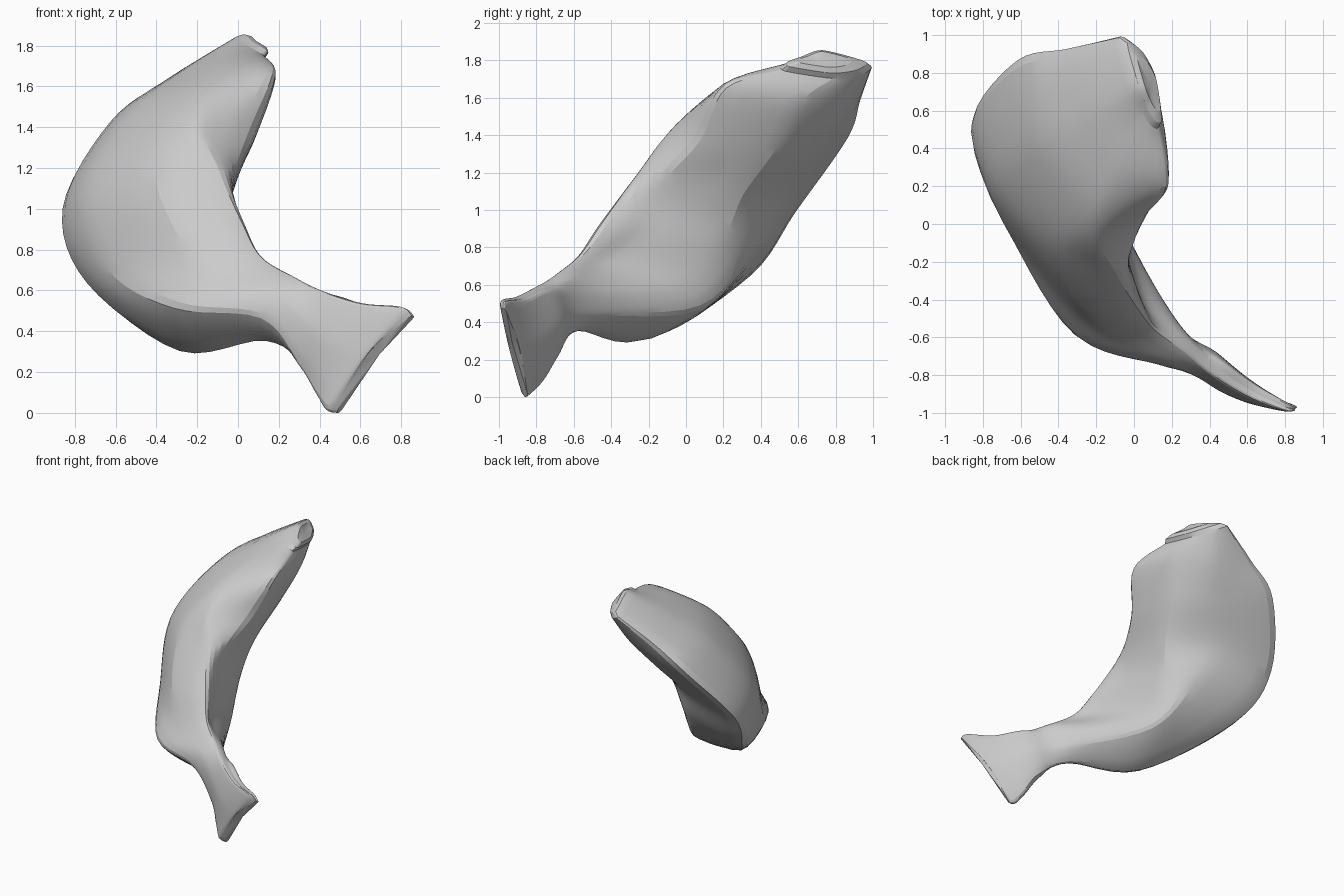
import bpy, bmesh, math
from mathutils import Vector as V

if "Cube" in bpy.data.objects:
    bpy.data.objects.remove(bpy.data.objects["Cube"])

# Body cross-sections, head to tail root. Each: outer-front, front, inner-front,
# inner-side, inner-back, back, outer-back
BODY = [
    [(.00, .72, 1.83), (.05, .59, 1.79), (.10, .51, 1.76), (.14, .52, 1.73), (.10, .78, 1.69), (.02, .93, 1.71), (-.07, .98, 1.76)],
    [(-.27, .57, 1.66), (-.09, .29, 1.68), (.06, .21, 1.67), (.19, .21, 1.64), (.14, .60, 1.56), (-.06, .82, 1.50), (-.35, .92, 1.59)],
    [(-.55, .42, 1.44), (-.25, .04, 1.50), (-.15, -.09, 1.40), (.09, .07, 1.36), (.05, .48, 1.32), (-.20, .68, 1.28), (-.61, .86, 1.39)],
    [(-.74, .19, 1.08), (-.40, -.16, 1.21), (-.08, -.28, 1.16), (-.01, -.13, 1.13), (-.04, .30, 1.07), (-.37, .52, 1.03), (-.84, .57, .98)],
    [(-.63, -.10, .69), (-.30, -.42, .88), (.03, -.46, .91), (-.02, -.20, .90), (-.09, .20, .85), (-.28, .36, .76), (-.72, .31, .62)],
    [(-.31, -.59, .50), (-.08, -.62, .65), (.12, -.57, .75), (.06, -.42, .71), (-.05, -.03, .59), (-.12, .06, .45), (-.28, -.25, .29)],
    [(.12, -.74, .45), (.20, -.75, .57), (.28, -.69, .65), (.29, -.61, .62), (.25, -.54, .53), (.20, -.51, .42), (.14, -.59, .34)],
]
# Tail fin sections: lower edge, upper edge, half thickness
TAIL = [
    ((.33, -.73, .22), (.45, -.77, .57), .085),
    ((.41, -.80, .09), (.63, -.89, .515), .07),
    ((.46, -.86, .02), (.81, -.975, .50), .045),
    ((.51, -.87, .01), (.86, -.985, .46), .03),
]
SUB_RING, SUB_LEN = 5, 6


def spline(p0, p1, p2, p3, t, k=.5):
    # Cardinal spline; smaller k gives crisper corners
    m1, m2 = (p2 - p0) * k, (p3 - p1) * k
    return (p1 * (2 * t**3 - 3 * t**2 + 1) + m1 * (t**3 - 2 * t**2 + t)
            + p2 * (3 * t**2 - 2 * t**3) + m2 * (t**3 - t**2))


def tail_ring(lo, hi, t):
    a, b = V(lo), V(hi)
    n = V((.5, .8, -.2)).normalized() * t
    m = (a + b) / 2
    if t < .04:                       # notch in the trailing edge
        m += V((-.025, 0, .035))
    e = (b - a) * .03
    return [a - n * .6, m - n, b - n * .6 - e, b, b + n * .6 - e, m + n, a + n * .6]


def round_ring(r):
    k = len(r)
    return [spline(r[i - 1], r[i], r[(i + 1) % k], r[(i + 2) % k], s / SUB_RING, .36)
            for i in range(k) for s in range(SUB_RING)]


rings = [round_ring([V(p) for p in r]) for r in BODY] + [round_ring(tail_ring(*t)) for t in TAIL]

# Smooth interpolation along the length
n = len(rings)
loft = []
for i in range(n - 1):
    q = [rings[max(i - 1, 0)], rings[i], rings[i + 1], rings[min(i + 2, n - 1)]]
    for s in range(SUB_LEN):
        loft.append([spline(a, b, c, d, s / SUB_LEN) for a, b, c, d in zip(*q)])
loft.append(rings[-1])

# Rounded cap on the head end
mid = sum(rings[0], V()) / len(rings[0])
for f, h in ((.88, .6), (.6, 1.0)):
    loft.insert(0, [mid + (p - mid) * f + V((.045, .005, .035)) * h for p in rings[0]])

# Skin the sections and close both ends
bm = bmesh.new()
vs = [[bm.verts.new(p) for p in r] for r in loft]
k = len(vs[0])
for a, b in zip(vs, vs[1:]):
    for j in range(k):
        bm.faces.new((a[j], a[(j + 1) % k], b[(j + 1) % k], b[j]))
for end in (vs[0], vs[-1]):
    c = bm.verts.new(sum((v.co for v in end), V()) / k)
    for j in range(k):
        bm.faces.new((end[j], end[(j + 1) % k], c))
bmesh.ops.recalc_face_normals(bm, faces=bm.faces)

# Fit to the floor and centre
for ax in range(3):
    lo = min(v.co[ax] for v in bm.verts)
    hi = max(v.co[ax] for v in bm.verts)
    off = -lo if ax == 2 else -(lo + hi) / 2
    for v in bm.verts:
        v.co[ax] += off

me = bpy.data.meshes.new("fish_body")
bm.to_mesh(me)
bm.free()
ob = bpy.data.objects.new("fish_body", me)
bpy.context.collection.objects.link(ob)
bpy.context.view_layer.objects.active = ob
ob.select_set(True)
bpy.ops.object.shade_smooth_by_angle(angle=math.radians(15))
